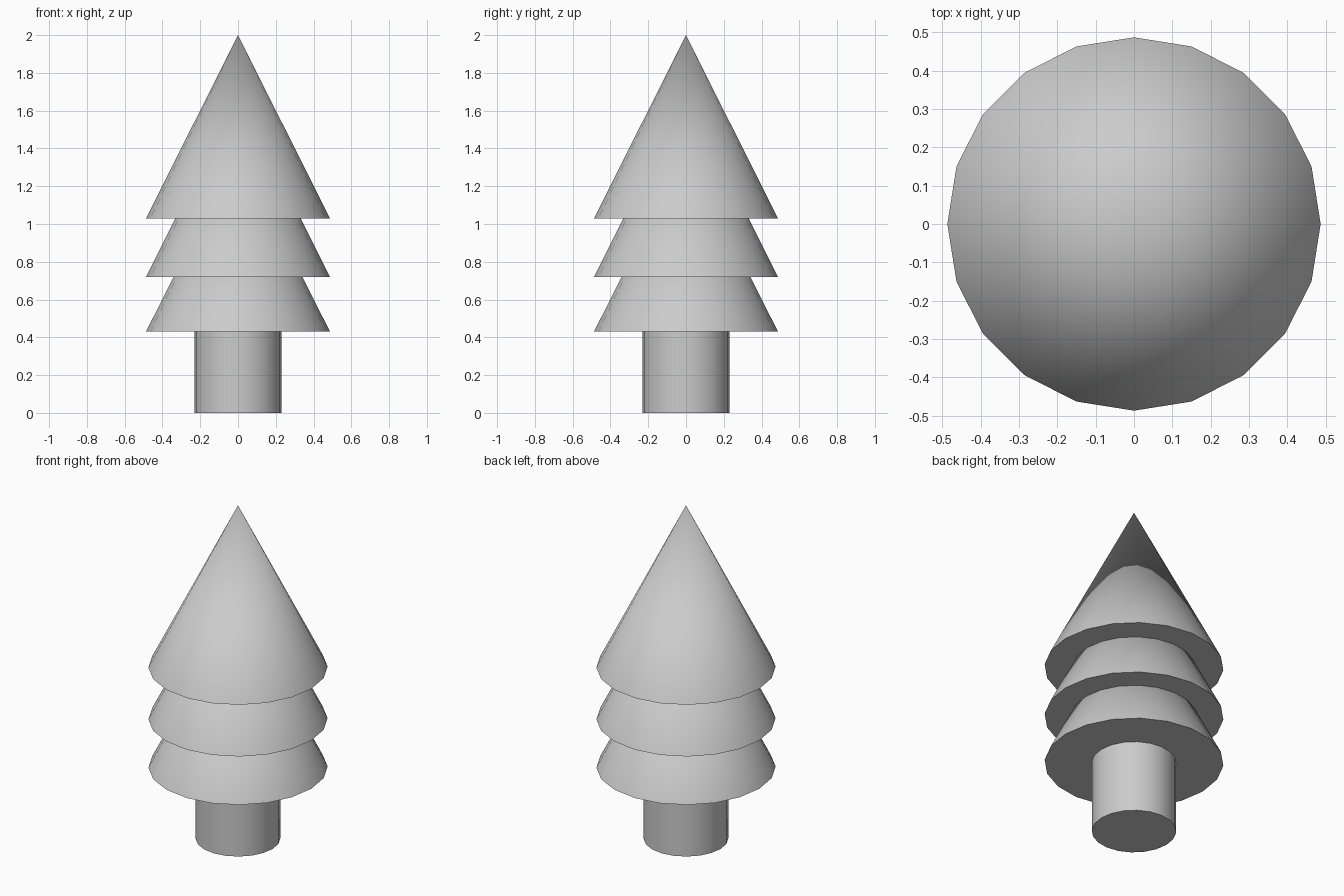
import bpy
import math

if "Cube" in bpy.data.objects:
    bpy.data.objects.remove(bpy.data.objects["Cube"])

SIDES = 20


def add_cone(name, r_bottom, r_top, z_bottom, height):
    """Closed, smooth-sided round part standing on z_bottom."""
    bpy.ops.mesh.primitive_cone_add(
        vertices=SIDES, radius1=r_bottom, radius2=r_top, depth=height,
        end_fill_type='NGON', location=(0, 0, z_bottom + height / 2))
    obj = bpy.context.object
    obj.name = name
    bpy.ops.object.shade_smooth_by_angle(angle=math.radians(30))
    return obj


# Trunk, tucked slightly into the lowest tier
add_cone("trunk", 0.23, 0.23, 0.0, 0.45)

# Three identical foliage cones, stacked so that each overlaps the one below
for name, z in (("lower_foliage", 0.43), ("middle_foliage", 0.72), ("top_foliage", 1.03)):
    add_cone(name, 0.487, 0.0, z, 0.97)
